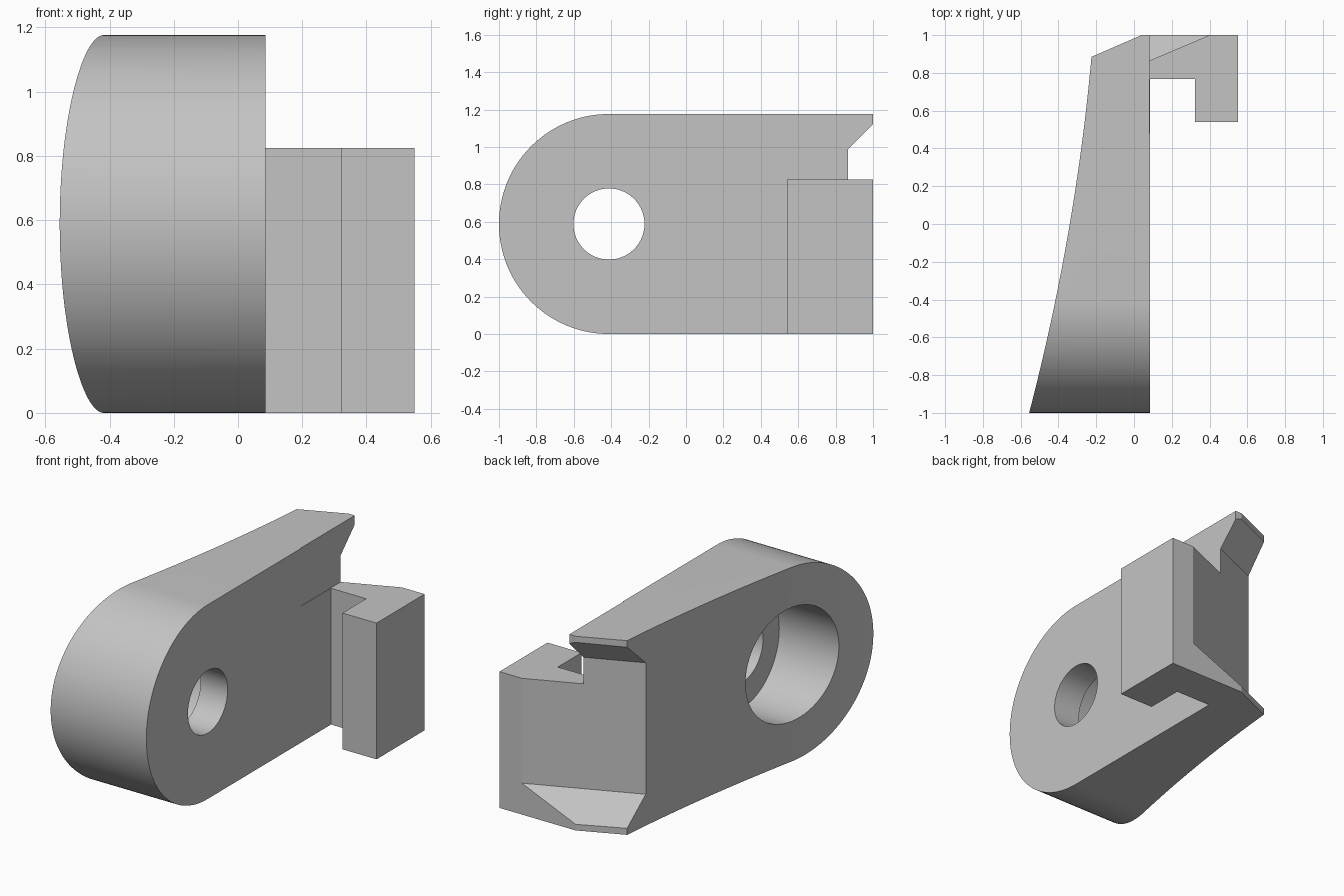
import bpy
import bmesh
from math import atan2, cos, sin, pi, radians
from mathutils import Matrix, Vector

cube = bpy.data.objects.get("Cube")
if cube:
    bpy.data.objects.remove(cube)

HEIGHT = 1.176
R = HEIGHT / 2
FACE_X = 0.086          # flat side of the arm
PIVOT_Y = R - 1

grey = bpy.data.materials.new("plain grey")
grey.use_nodes = True
grey.diffuse_color = (0.55, 0.55, 0.55, 1)
grey.node_tree.nodes["Principled BSDF"].inputs["Base Color"].default_value = grey.diffuse_color


def prism(name, points, start, end, place):
    """Extrude a 2D outline from start to end; place maps (a, b, depth) to xyz."""
    bm = bmesh.new()
    rings = [[bm.verts.new(place(a, b, d)) for a, b in points] for d in (start, end)]
    bm.faces.new(rings[0])
    bm.faces.new(rings[1])
    n = len(points)
    for i in range(n):
        j = (i + 1) % n
        bm.faces.new((rings[0][i], rings[0][j], rings[1][j], rings[1][i]))
    bmesh.ops.recalc_face_normals(bm, faces=bm.faces)
    mesh = bpy.data.meshes.new(name)
    bm.to_mesh(mesh)
    bm.free()
    mesh.materials.append(grey)
    obj = bpy.data.objects.new(name, mesh)
    bpy.context.collection.objects.link(obj)
    return obj


def along_x(a, b, d):
    return Vector((d, a, b))


def along_z(a, b, d):
    return Vector((a, b, d))


def circle(radius, count=64):
    return [(PIVOT_Y + radius * cos(2 * pi * i / count), R + radius * sin(2 * pi * i / count))
            for i in range(count)]


def combine(target, tool, operation):
    tool.hide_render = True
    mod = target.modifiers.new(tool.name, "BOOLEAN")
    mod.operation = operation
    mod.solver = "EXACT"
    mod.object = tool
    bpy.context.view_layer.objects.active = target
    bpy.ops.object.modifier_apply(modifier=mod.name)
    bpy.data.objects.remove(tool)


# Plan outline: hollow curved side, slanted back corner, hooked tail
low, high = Vector((-0.555, -1)), Vector((-0.225, 0.885))
steps = 24
plan = []
for i in range(steps + 1):
    t = i / steps
    p = low.lerp(high, t)
    plan.append((p.x + 0.16 * t * (1 - t), p.y))
plan += [(0.04, 1), (0.55, 1), (0.55, 0.54), (0.322, 0.54),
         (0.322, 0.767), (FACE_X, 0.767), (FACE_X, -1)]
arm = prism("hooked_arm", plan, -0.1, HEIGHT + 0.1, along_z)

# Side profile: rounded nose and straight back
segments = 64
side = [(1.1, HEIGHT)]
for i in range(segments + 1):
    angle = pi / 2 + pi * i / segments
    side.append((PIVOT_Y + R * cos(angle), R + R * sin(angle)))
side.append((1.1, 0))
combine(arm, prism("side_profile", side, -1, 1, along_x), "INTERSECT")

# Clearance above the hook, with a shallow relief in the flat side
clear = [(0.48, 0.825), (1.2, 0.825), (1.2, 1.4), (0.48, 1.4)]
combine(arm, prism("hook_clearance", clear, FACE_X - 0.004, 1, along_x), "DIFFERENCE")

# Slanted dovetail-like groove across the back
slant = atan2(0.135, 0.318)
spin = Matrix.Rotation(slant, 3, "Z")


def along_groove(a, b, d):
    return Vector((0.082, 0.865, 0)) + spin @ Vector((d, a, b))


depth = 0.25
flare = depth / cos(slant)
groove = [(0, 0.19), (0, HEIGHT - 0.19),
          (depth, HEIGHT - 0.19 + flare), (depth, 0.19 - flare)]
combine(arm, prism("back_groove", groove, -0.8, 0.8, along_groove), "DIFFERENCE")

# Pivot hole with a wide counterbore on the curved side
combine(arm, prism("pivot_hole", circle(0.19), -1, 1, along_x), "DIFFERENCE")
combine(arm, prism("counterbore", circle(0.345), -1, -0.095, along_x), "DIFFERENCE")

# Smooth the curves and keep the edges sharp
bpy.ops.object.select_all(action="DESELECT")
arm.select_set(True)
bpy.context.view_layer.objects.active = arm
bpy.ops.object.shade_smooth_by_angle(angle=radians(20))
